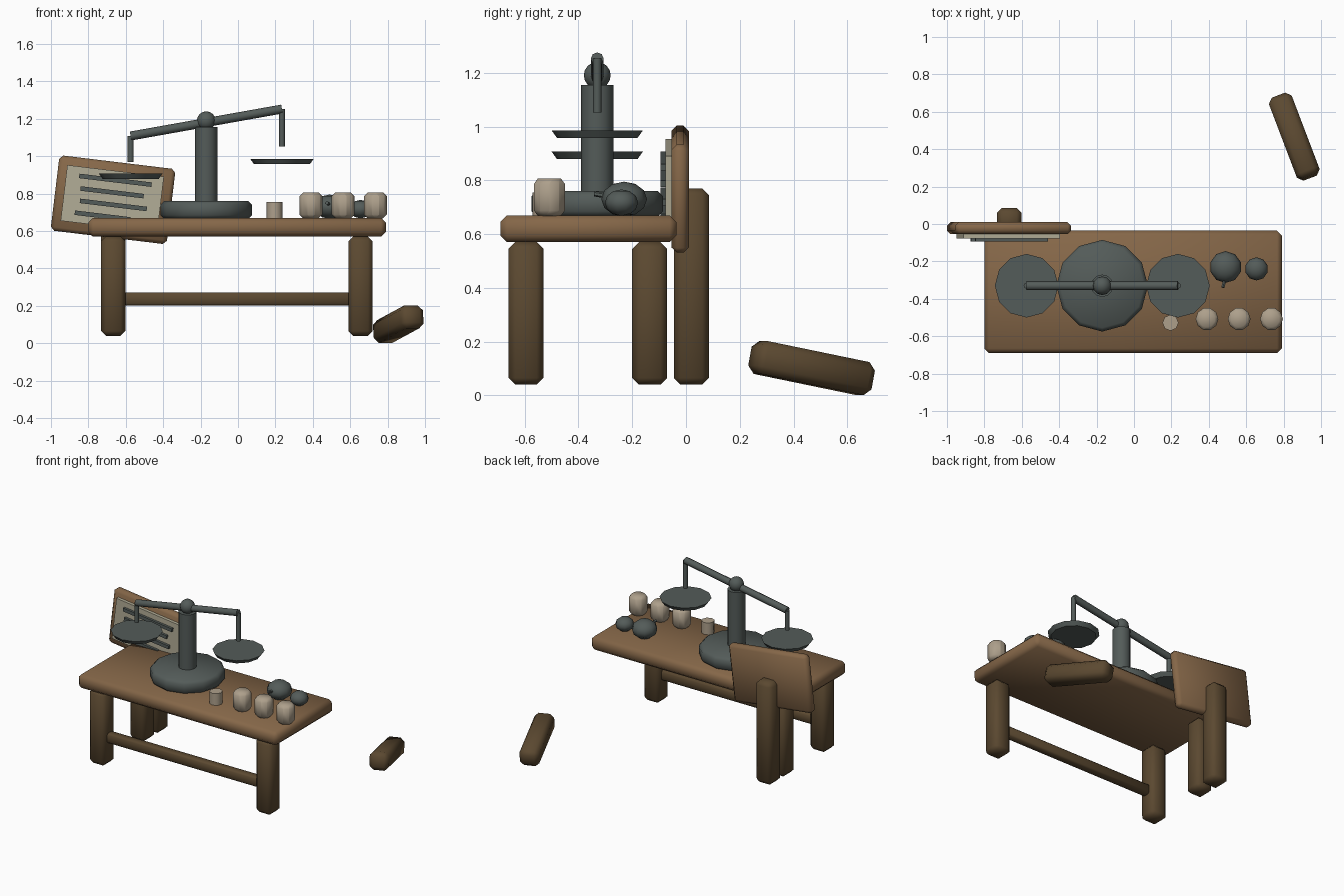
import bpy
from math import radians, atan2
from mathutils import Vector, Matrix, Euler

old = bpy.data.objects.get("Cube")
if old:
    bpy.data.objects.remove(old, do_unlink=True)


def material(name, color):
    m = bpy.data.materials.new(name)
    m.use_nodes = True
    m.diffuse_color = (*color, 1)
    m.node_tree.nodes["Principled BSDF"].inputs["Base Color"].default_value = (*color, 1)
    return m


WOOD = material("light wood", (0.235, 0.135, 0.065))
DARK = material("dark wood", (0.105, 0.066, 0.030))
METAL = material("grey metal", (0.088, 0.106, 0.100))
CLAY = material("pale clay", (0.42, 0.35, 0.26))
PAPER = material("paper", (0.45, 0.42, 0.31))


def finish(name, mat, bevel=0, angle=50):
    ob = bpy.context.object
    ob.name = name
    ob.data.materials.append(mat)
    if bevel:
        bpy.ops.object.transform_apply(location=False, rotation=False, scale=True)
        mod = ob.modifiers.new("Bevel", "BEVEL")
        mod.width = bevel
        mod.segments = 1
        bpy.ops.object.modifier_apply(modifier=mod.name)
    bpy.ops.object.shade_smooth_by_angle(angle=radians(angle))
    return ob


def box(name, center, size, mat, bevel=0, rot=(0, 0, 0)):
    bpy.ops.mesh.primitive_cube_add(size=1, location=center, rotation=rot)
    bpy.context.object.scale = size
    return finish(name, mat, bevel)


def rod(name, a, b, r1, mat, sides=12, r2=None, bevel=0):
    """Cylinder or taper running from a to b."""
    a, b = Vector(a), Vector(b)
    rot = (b - a).to_track_quat("Z", "Y").to_euler() if (b - a).xy.length > 1e-4 else Euler()
    bpy.ops.mesh.primitive_cone_add(vertices=sides, radius1=r1, radius2=r1 if r2 is None else r2,
                                    depth=(b - a).length, location=(a + b) / 2, rotation=rot)
    return finish(name, mat, bevel)


def ball(name, center, scale, mat, segments=12, rings=8):
    bpy.ops.mesh.primitive_uv_sphere_add(segments=segments, ring_count=rings, radius=1, location=center)
    bpy.context.object.scale = scale
    return finish(name, mat)


# Table with three standing legs and a front stretcher
box("table_top", (-0.005, -0.363, 0.62), (1.59, 0.655, 0.10), WOOD, 0.025)
for name, x, y in (("front_right_leg", -0.667, -0.595), ("front_left_leg", 0.655, -0.595),
                   ("back_right_leg", -0.667, -0.135)):
    box(name, (x, y, 0.305), (0.13, 0.13, 0.53), DARK, 0.025)
box("stretcher", (-0.005, -0.595, 0.237), (1.24, 0.06, 0.07), DARK, 0.01)

# Broken-off leg lying on the ground
axis = Vector((-0.35, 0.92, -0.19))
rot = Euler((atan2(axis.z, axis.xy.length), 0, atan2(-axis.x, axis.y)))
box("fallen_leg", (0.857, 0.467, 0.102), (0.13, 0.47, 0.125), DARK, 0.027, rot)

# Tilted notice board on its post
box("board_post", (-0.667, 0.02, 0.405), (0.13, 0.13, 0.73), DARK, 0.025)
tilt = radians(6.9)
turn = Matrix.Rotation(tilt, 3, "Y")
middle = Vector((-0.668, -0.022, 0.767))


def on_board(name, x, y, z, size, mat, bevel=0):
    box(name, middle + turn @ Vector((x, y, z)), size, mat, bevel, (0, tilt, 0))


on_board("notice_board", 0, 0, 0, (0.625, 0.065, 0.405), WOOD, 0.02)
on_board("notice_paper", -0.005, -0.042, 0.005, (0.52, 0.025, 0.30), PAPER)
for i, (x, length) in enumerate(((0.0, 0.39), (-0.01, 0.34), (0.005, 0.36), (-0.045, 0.30))):
    on_board(f"written_line_{i + 1}", x, -0.062, 0.105 - i * 0.066, (length, 0.02, 0.024), METAL)

# Balance scale
cx, cy = -0.17, -0.33
rod("scale_base", (cx, cy, 0.665), (cx, cy, 0.76), 0.245, METAL, bevel=0.02)
rod("scale_column", (cx, cy, 0.75), (cx, cy, 1.155), 0.06, METAL)
ball("scale_pivot", (cx, cy, 1.19), (0.05, 0.05, 0.05), METAL)
ends = {"right": (-0.574, 1.108, 0.97, 0.893), "left": (0.235, 1.252, 1.053, 0.972)}
rod("scale_beam", (ends["right"][0], cy, ends["right"][1]),
    (ends["left"][0], cy, ends["left"][1]), 0.024, METAL, sides=8)
for side, (x, top, low, pan) in ends.items():
    rod(f"{side}_hanger", (x, cy, low), (x, cy, top), 0.016, METAL, sides=8)
    rod(f"{side}_pan", (x, cy, pan - 0.014), (x, cy, pan + 0.014), 0.15, METAL, r2=0.17)

# Small weight and clay pots
rod("small_weight", (0.195, -0.528, 0.665), (0.195, -0.528, 0.755), 0.043, CLAY, sides=8)
for i, x in enumerate((0.39, 0.562, 0.735)):
    rod(f"clay_pot_{i + 1}", (x, -0.508, 0.668), (x, -0.508, 0.806), 0.064, CLAY, sides=10, bevel=0.026)

# Dark round lumps with a short stalk
ball("large_lump", (0.49, -0.23, 0.73), (0.085, 0.085, 0.065), METAL, 10, 6)
ball("small_lump", (0.655, -0.24, 0.717), (0.062, 0.062, 0.049), METAL, 10, 6)
rod("lump_stalk", (0.49, -0.28, 0.74), (0.475, -0.34, 0.75), 0.01, METAL, sides=6)
